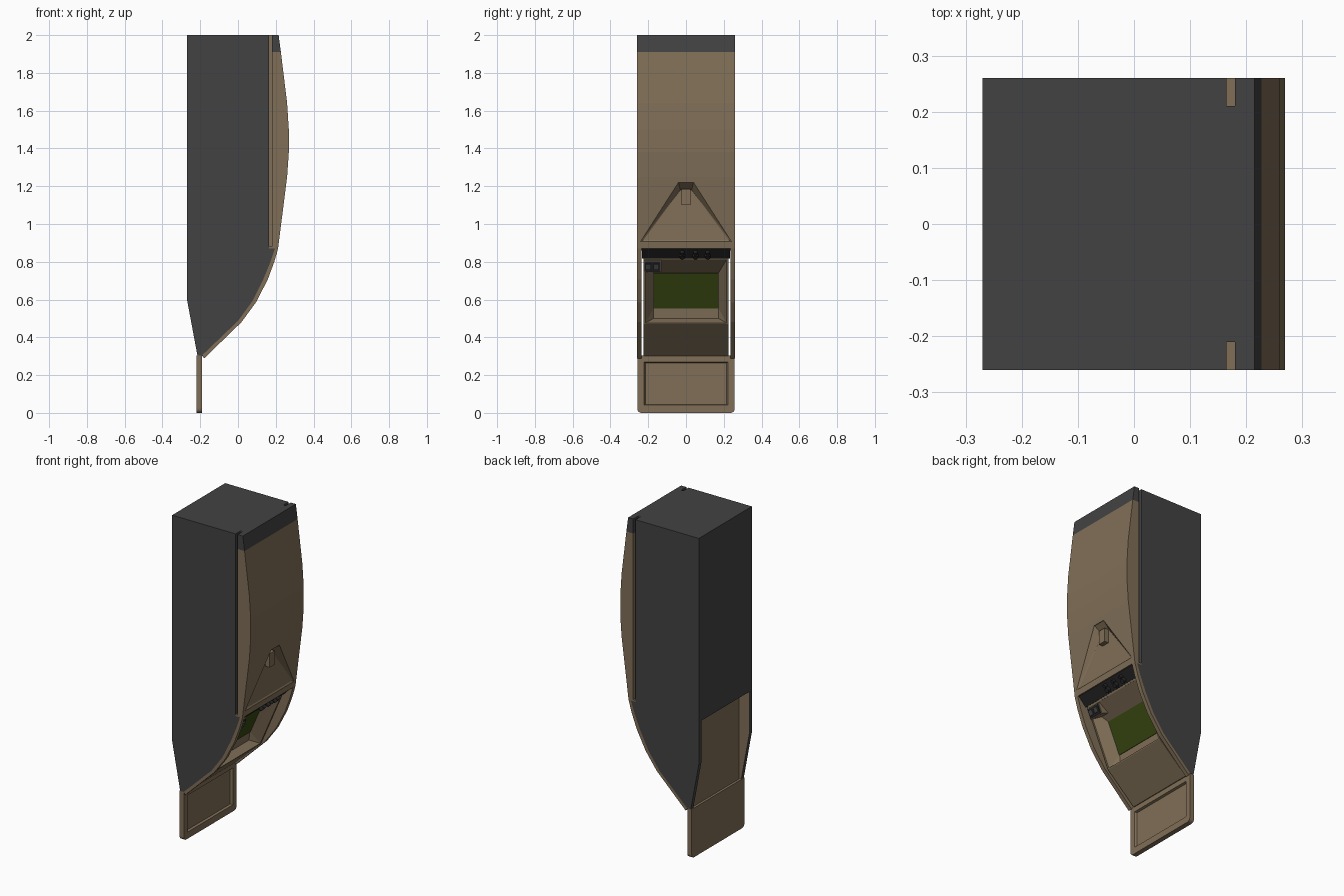
import bpy, bmesh, math
from mathutils import Matrix, Vector

cube = bpy.data.objects.get("Cube")
if cube:
    bpy.data.objects.remove(cube, do_unlink=True)


def material(name, rgb):
    m = bpy.data.materials.new(name)
    m.use_nodes = True
    m.diffuse_color = (*rgb, 1)
    m.node_tree.nodes["Principled BSDF"].inputs["Base Color"].default_value = (*rgb, 1)
    return m


GREY = material("charcoal", (0.055, 0.055, 0.055))
TAN = material("tan", (0.215, 0.158, 0.095))
GREEN = material("screen green", (0.04, 0.064, 0.006))
BLACK = material("black", (0.018, 0.018, 0.02))


def finish(name, bm, *mats):
    bmesh.ops.recalc_face_normals(bm, faces=bm.faces)
    mesh = bpy.data.meshes.new(name)
    bm.to_mesh(mesh)
    bm.free()
    for m in mats:
        mesh.materials.append(m)
    obj = bpy.data.objects.new(name, mesh)
    bpy.context.collection.objects.link(obj)
    return obj


def prism(name, pts, y0, y1, mat):
    """Extrude an x-z outline along y."""
    bm = bmesh.new()
    face = bm.faces.new([bm.verts.new((x, y0, z)) for x, z in pts])
    new = bmesh.ops.extrude_face_region(bm, geom=[face])["geom"]
    bmesh.ops.translate(bm, vec=(0, y1 - y0, 0),
                        verts=[v for v in new if isinstance(v, bmesh.types.BMVert)])
    return finish(name, bm, mat)


def box(name, lo, hi, mat):
    return prism(name, [(lo[0], lo[2]), (hi[0], lo[2]), (hi[0], hi[2]), (lo[0], hi[2])],
                 lo[1], hi[1], mat)


def hull(name, half, mat):
    """Convex solid from points mirrored across y."""
    bm = bmesh.new()
    for x, y, z in half:
        for s in (-1, 1):
            bm.verts.new((x, s * y, z))
    res = bmesh.ops.convex_hull(bm, input=bm.verts)
    loose = [v for v in bm.verts if not v.link_faces]
    bmesh.ops.delete(bm, geom=loose, context='VERTS')
    bmesh.ops.dissolve_limit(bm, angle_limit=0.01, verts=bm.verts, edges=bm.edges)
    return finish(name, bm, mat)


def cut(obj, cutter):
    cutter.hide_render = True
    mod = obj.modifiers.new("cut", 'BOOLEAN')
    mod.operation = 'DIFFERENCE'
    mod.solver = 'EXACT'
    mod.material_mode = 'TRANSFER'
    mod.object = cutter
    bpy.context.view_layer.objects.active = obj
    bpy.ops.object.modifier_apply(modifier=mod.name)
    bpy.data.objects.remove(cutter, do_unlink=True)


def tilted(obj, loc, angle):
    obj.data.transform(Matrix.Translation(loc) @ Matrix.Rotation(angle, 4, 'Y'))
    return obj


W = 0.26

# Main cabinet with an open lower cavity behind the console
curve = [(0.195, 0.87), (0.172, 0.80), (0.135, 0.71), (0.075, 0.59), (0.0, 0.487), (-0.19, 0.305)]
body = prism("cabinet", [(-0.27, 2), (0.165, 2), (0.165, 0.87)] + curve + [(-0.215, 0.305), (-0.27, 0.6)],
             -W, W, GREY)
cut(body, box("cavity_cutter", (-0.5, -0.235, 0.1), (0.5, 0.235, 0.86), TAN))

# Curved trim along both cheeks
outer = [(-0.18, 0.288), (0.018, 0.48), (0.095, 0.585), (0.157, 0.705), (0.192, 0.80), (0.212, 0.87)]
for s, side in ((1, "left"), (-1, "right")):
    prism(side + "_trim", curve + outer, s * 0.235, s * W, TAN)

# Bowed front cover, with its dark cap and the recessed seam behind it
prism("front_cover", [(0.165, 0.87), (0.165, 0.88), (0.18, 0.88), (0.18, 1.91), (0.227, 1.91),
                      (0.26, 1.64), (0.269, 1.50), (0.269, 1.38), (0.26, 1.25), (0.212, 0.87)], -W, W, TAN)
prism("cover_cap", [(0.18, 1.91), (0.18, 2), (0.215, 2), (0.227, 1.91)], -W, W, GREY)
seam = box("cover_seam", (0.165, -0.21, 0.88), (0.18, 0.21, 2), TAN)
seam.data.materials.append(GREY)
for p in seam.data.polygons:
    p.material_index = int(p.normal.z > 0.9)

# Triangular alcove with a small bracket under its peak
rim = [(0.216, 0.24, 0.908), (0.253, 0.04, 1.22)]
floor = [(0.211, 0.225, 0.916), (0.205, 0.03, 1.18)]
cut(bpy.data.objects["front_cover"],
    hull("alcove_cutter", rim + floor + [(x + 0.1, y, z) for x, y, z in rim], TAN))
box("alcove_bracket", (0.2, -0.025, 1.1), (0.235, 0.025, 1.185), TAN)

# Console with a funnel-shaped screen recess
console = prism("console", [(-0.205, 0.3), (-0.205, 0.86), (0.19, 0.86), (0.15, 0.82),
                            (0.0, 0.47), (-0.185, 0.3)], -0.225, 0.225, TAN)
mouth = [(0.146, 0.215, 0.812), (0.003, 0.215, 0.476)]
well = [(0.04, 0.172, 0.74), (-0.04, 0.172, 0.555), (-0.045, 0.172, 0.50)]
cut(console, hull("funnel_cutter", mouth + well + [(x + 0.1, y, z - 0.043) for x, y, z in mouth], TAN))

# Screen lying on the back of the recess
prism("screen", [(0.04, 0.74), (-0.04, 0.555), (-0.035, 0.553), (0.045, 0.738)], -0.17, 0.17, GREEN)

# Slanted control strip with paired knobs
prism("control_strip", [(0.205, 0.87), (0.155, 0.818), (0.145, 0.825), (0.19, 0.87)], -0.234, 0.234, BLACK)
for i, y in enumerate((-0.02, 0.05, 0.115)):
    for j, (along, r) in enumerate(((-0.012, 0.017), (0.014, 0.012))):
        bm = bmesh.new()
        bmesh.ops.create_cone(bm, cap_ends=True, segments=12, radius1=r, radius2=r * 0.8, depth=0.024)
        knob = finish(f"knob_{i + 1}_{j + 1}", bm, BLACK)
        tilted(knob, Vector((0.183 + along * 0.7, y, 0.838 + along * 0.7)), math.radians(135))

# Switch tray in the upper corner of the recess
slope = math.radians(23)
at = Vector((0.128, -0.18, 0.78))
tilted(box("switch_tray", (-0.04, -0.045, -0.033), (0.01, 0.05, 0.033), TAN), at, slope)
tilted(box("switch_plate", (0.01, -0.041, -0.028), (0.014, 0.044, 0.028), BLACK), at, slope)
for i, y in enumerate((-0.02, 0.022)):
    tilted(box(f"switch_{i + 1}", (0.014, y - 0.014, -0.016), (0.022, y + 0.014, 0.016), GREY), at, slope)

# Hanging lower flap with rounded bottom corners and a sunken panel
bm = bmesh.new()
bmesh.ops.create_cube(bm, size=1, matrix=Matrix.Translation((-0.205, 0, 0.1525))
                      @ Matrix.Diagonal((0.03, 0.516, 0.305, 1)))
corners = [e for e in bm.edges if all(v.co.z < 0.01 for v in e.verts)
           and abs(e.verts[0].co.y - e.verts[1].co.y) < 0.01]
bmesh.ops.bevel(bm, geom=corners, offset=0.022, segments=4, profile=0.5, affect='EDGES')
flap = finish("lower_flap", bm, TAN)
cut(flap, hull("flap_cutter", [(-0.204, 0.215, 0.045), (-0.204, 0.215, 0.265),
                               (-0.18, 0.229, 0.038), (-0.18, 0.229, 0.272)], TAN))
